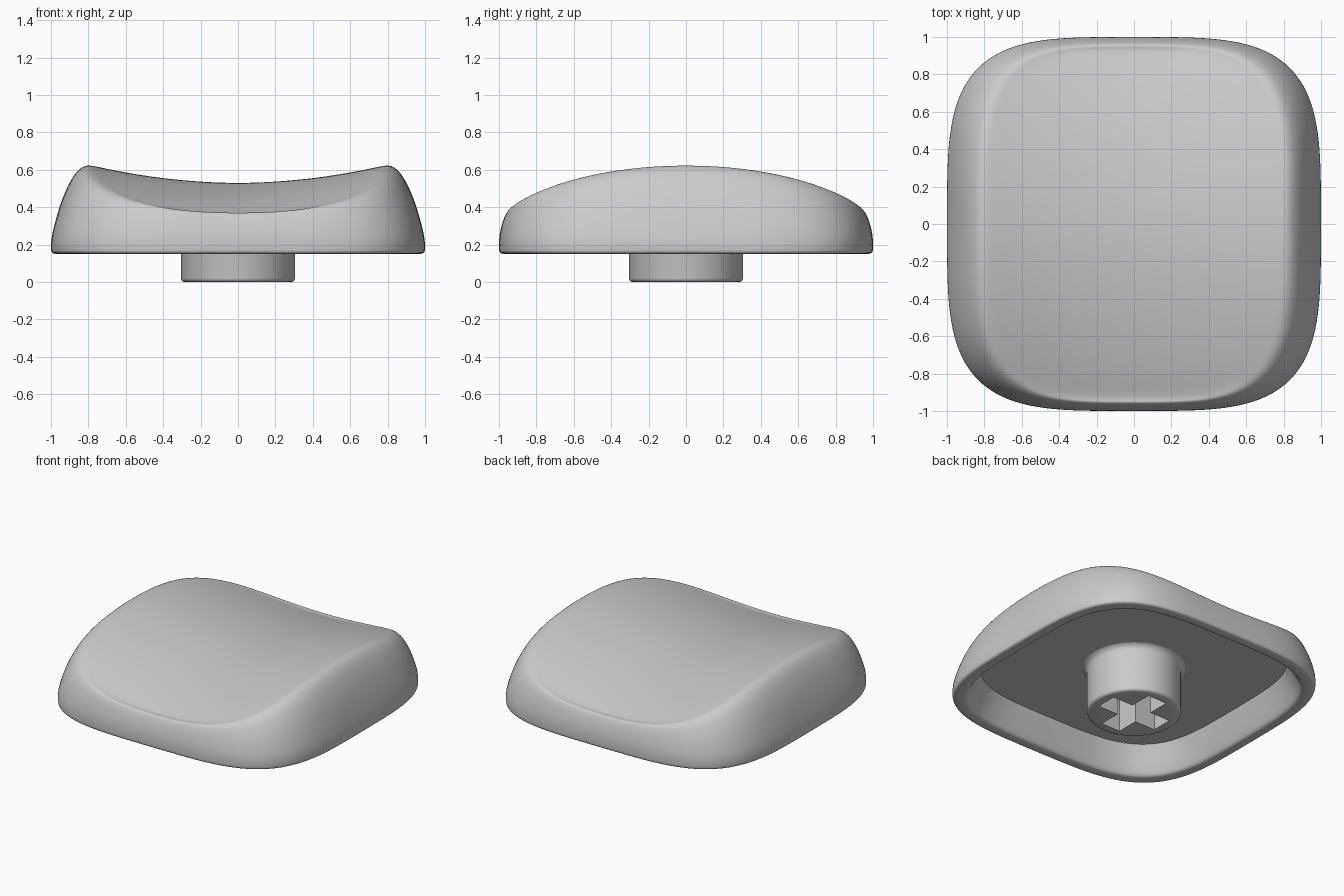
import bpy, bmesh, math

if "Cube" in bpy.data.objects:
    bpy.data.objects.remove(bpy.data.objects["Cube"], do_unlink=True)

# Single plastic colour
grey = bpy.data.materials.new("grey_plastic")
grey.use_nodes = True
COLOR = (0.6, 0.6, 0.6, 1)
grey.diffuse_color = COLOR
grey.node_tree.nodes["Principled BSDF"].inputs["Base Color"].default_value = COLOR


def make_object(name, bm):
    bmesh.ops.recalc_face_normals(bm, faces=bm.faces)
    mesh = bpy.data.meshes.new(name)
    bm.to_mesh(mesh)
    bm.free()
    mesh.materials.append(grey)
    obj = bpy.data.objects.new(name, mesh)
    bpy.context.collection.objects.link(obj)
    return obj


def activate(obj):
    bpy.ops.object.select_all(action='DESELECT')
    obj.select_set(True)
    bpy.context.view_layer.objects.active = obj


def skin(bm, rings):
    """Bridge successive rings with quads and close both ends."""
    n = len(rings[0])
    for a, b in zip(rings, rings[1:]):
        for i in range(n):
            j = (i + 1) % n
            bm.faces.new((a[i], a[j], b[j], b[i]))
    bm.faces.new(rings[0])
    bm.faces.new(rings[-1])


def outline(ax, ay, segments=48, power=4):
    """Rounded-square outline with even angular spacing."""
    for i in range(segments):
        t = 2 * math.pi * i / segments
        c, s = math.cos(t), math.sin(t)
        r = (abs(c) ** power + abs(s) ** power) ** (-1 / power)
        yield r * c * ax, r * s * ay


def top_height(x, y):
    """Dished across x, falling away towards front and back."""
    return 0.53 + 0.155 * x * x - 0.19 * y * y


# Cap: hollow shell from the ceiling, around the lip, up the wall, over the top
RIM_X, RIM_Y, CEILING, WALL_Z = 0.76, 0.935, 0.34, 0.24
bm = bmesh.new()
rings = []
for r, z in [(0.4, CEILING), (0.84, CEILING), (0.91, 0.17), (0.925, 0.15),
             (0.975, 0.15), (0.998, 0.155), (1.0, 0.18), (1.0, WALL_Z)]:
    rings.append([bm.verts.new((x, y, z)) for x, y in outline(r, r)])
ceiling_edge = rings[1]
for offset, rise in [(0.045, 0.43), (0.088, 0.7), (0.13, 0.89), (0.18, 1.0)]:
    ring = []
    rim = outline(RIM_X, RIM_Y)
    for (x, y), (rx, ry) in zip(outline(1 - offset, 1 - 0.27 * offset), rim):
        ring.append(bm.verts.new((x, y, WALL_Z + rise * (top_height(rx, ry) + 0.01 - WALL_Z))))
    rings.append(ring)
for t in (1.0, 0.92, 0.8, 0.6, 0.4, 0.2, 0.06):
    rings.append([bm.verts.new((x, y, top_height(x, y)))
                  for x, y in outline(RIM_X * t, RIM_Y * t)])
skin(bm, rings)
crease = bm.edges.layers.float.new("crease_edge")
for a, b in zip(ceiling_edge, ceiling_edge[1:] + ceiling_edge[:1]):
    bm.edges.get((a, b))[crease] = 1.0
cap = make_object("cap_shell", bm)
activate(cap)
cap.modifiers.new("smooth", 'SUBSURF').levels = 2
bpy.ops.object.modifier_apply(modifier="smooth")
bpy.ops.object.shade_smooth_by_angle(angle=math.radians(35))

# Stem: round post with a softened foot and a small flare at the ceiling
bm = bmesh.new()
rings = []
for r, z in [(0.285, 0), (0.295, 0.003), (0.302, 0.01), (0.305, 0.02),
             (0.305, 0.3), (0.31, 0.32), (0.325, 0.335), (0.335, 0.34), (0.335, 0.37)]:
    rings.append([bm.verts.new((r * math.cos(t), r * math.sin(t), z))
                  for t in (2 * math.pi * i / 64 for i in range(64))])
skin(bm, rings)
stem = make_object("stem", bm)

# Cross-shaped socket cut into the stem
for sx, sy in [(0.47, 0.15), (0.15, 0.47)]:
    bm = bmesh.new()
    bmesh.ops.create_cube(bm, size=1)
    for v in bm.verts:
        v.co = (v.co.x * sx, v.co.y * sy, v.co.z * 0.68)
    cutter = make_object("socket_cutter", bm)
    cutter.hide_render = True
    activate(stem)
    cut = stem.modifiers.new("socket", 'BOOLEAN')
    cut.operation = 'DIFFERENCE'
    cut.solver = 'EXACT'
    cut.object = cutter
    bpy.ops.object.modifier_apply(modifier="socket")
    bpy.data.objects.remove(cutter, do_unlink=True)
activate(stem)
bpy.ops.object.shade_smooth_by_angle(angle=math.radians(35))
